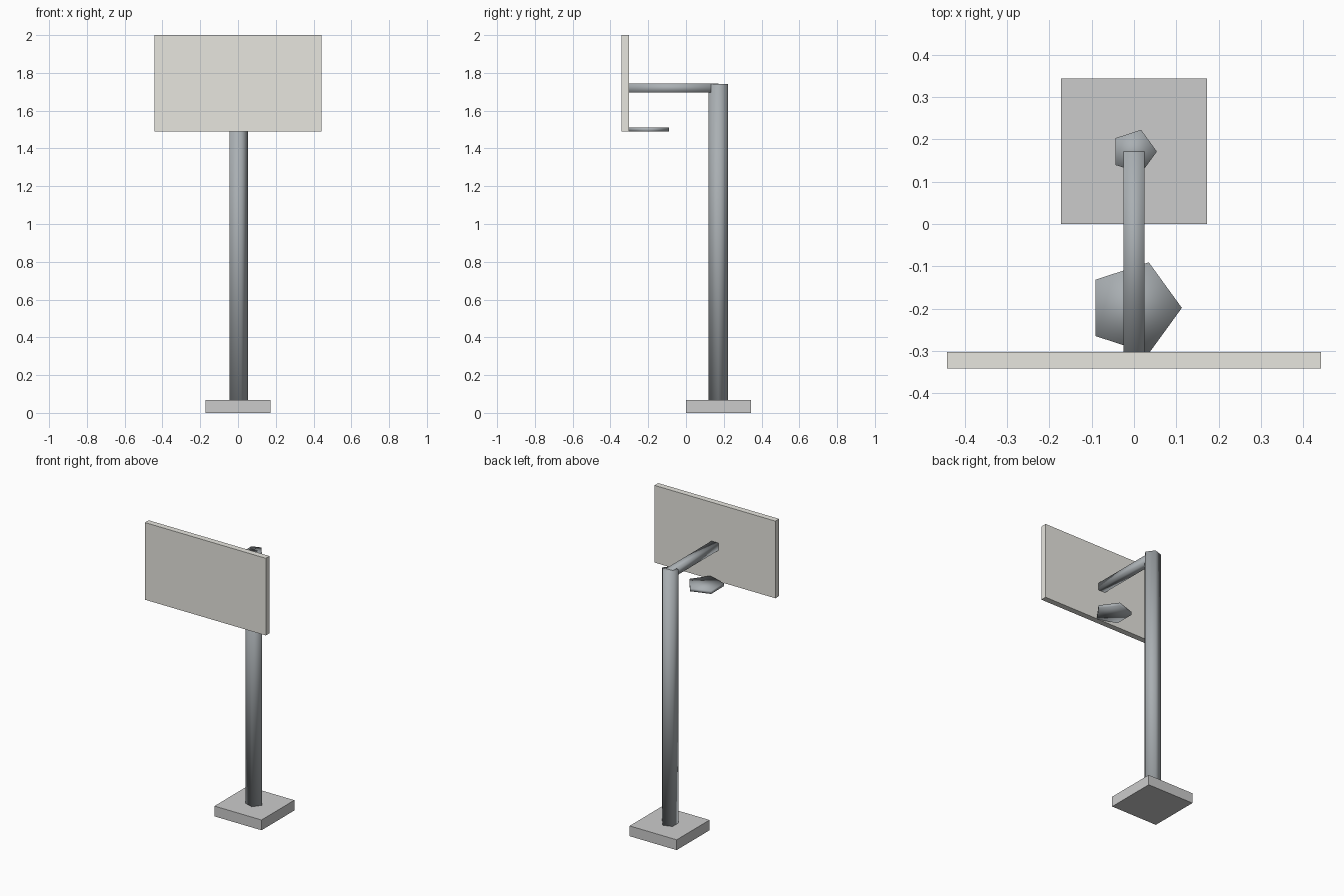
import bpy

if "Cube" in bpy.data.objects:
    bpy.data.objects.remove(bpy.data.objects["Cube"])


def material(name, color):
    mat = bpy.data.materials.new(name)
    mat.diffuse_color = (*color, 1)
    mat.use_nodes = True
    mat.node_tree.nodes["Principled BSDF"].inputs["Base Color"].default_value = mat.diffuse_color
    return mat


def finish(name, mat, smooth):
    obj = bpy.context.object
    obj.name = name
    if mat:
        obj.data.materials.append(mat)
    if smooth:
        bpy.ops.object.shade_smooth()
    return obj


def box(name, lo, hi, mat=None, smooth=False):
    center = [(a + b) / 2 for a, b in zip(lo, hi)]
    bpy.ops.mesh.primitive_cube_add(size=1, location=center)
    obj = finish(name, mat, smooth)
    obj.scale = [b - a for a, b in zip(lo, hi)]
    bpy.ops.object.transform_apply(location=False, rotation=False, scale=True)
    return obj


def pentagon_prism(name, radius, x, y, z0, z1, mat):
    bpy.ops.mesh.primitive_cylinder_add(vertices=5, radius=radius, depth=z1 - z0,
                                        location=(x, y, (z0 + z1) / 2))
    obj = finish(name, mat, True)
    # turn so that one corner points along +x
    obj.rotation_euler.z = -1.5707963
    bpy.ops.object.transform_apply(location=False, rotation=True, scale=False)
    return obj


metal = material("dark_metal", (0.40, 0.43, 0.45))
panel = material("panel", (0.80, 0.79, 0.74))

# Ground foot and upright
box("base", (-0.172, 0.0, 0.0), (0.172, 0.343, 0.068))
pentagon_prism("pole", 0.054, 0, 0.171, 0.06, 1.742, metal)

# Arm carrying the board
box("support_arm", (-0.025, -0.302, 1.695), (0.025, 0.171, 1.744), metal, True)
box("backboard", (-0.442, -0.341, 1.49), (0.442, -0.302, 2.0), panel)

# Solid five-sided hoop behind the board
pentagon_prism("hoop", 0.113, 0, -0.198, 1.49, 1.51, metal)
